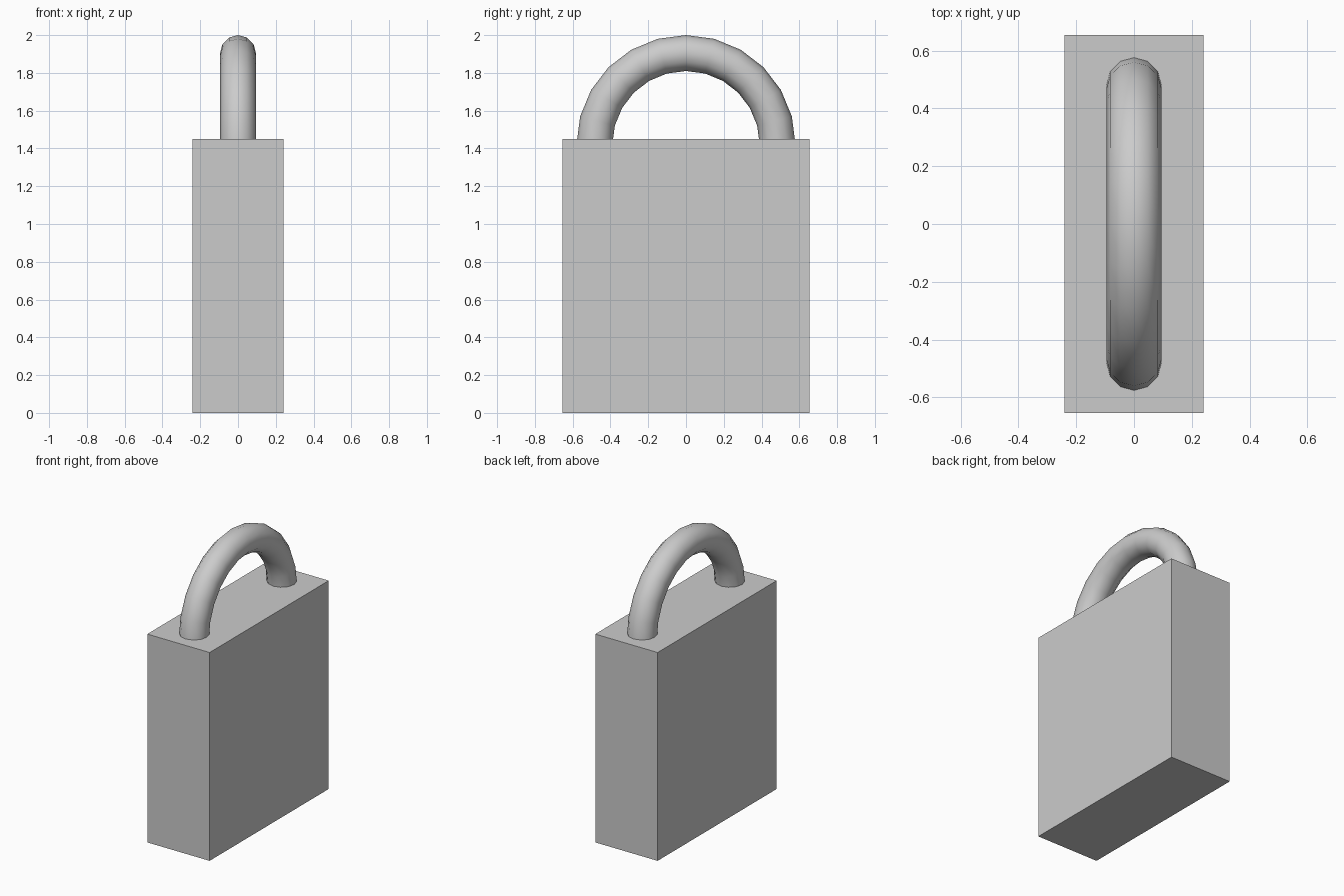
import bpy
import bmesh
from math import cos, sin, pi, radians

if "Cube" in bpy.data.objects:
    bpy.data.objects.remove(bpy.data.objects["Cube"])

BODY = (0.48, 1.31, 1.45)           # width, length, height
ARC_Z, ARC_R, BAR_R = 1.42, 0.485, 0.095
ARC_STEPS, SIDES = 12, 12


def finish(bm, name):
    bmesh.ops.recalc_face_normals(bm, faces=bm.faces)
    mesh = bpy.data.meshes.new(name)
    bm.to_mesh(mesh)
    bm.free()
    obj = bpy.data.objects.new(name, mesh)
    bpy.context.collection.objects.link(obj)
    return obj


# Lock body: plain sharp-edged block
bm = bmesh.new()
bmesh.ops.create_cube(bm, size=1)
bmesh.ops.scale(bm, vec=BODY, verts=bm.verts)
bmesh.ops.translate(bm, vec=(0, 0, BODY[2] / 2), verts=bm.verts)
finish(bm, "lock_body")

# Shackle: round bar swept over a half circle, feet sunk into the body
path = [(0, -0.1)] + [(pi * i / ARC_STEPS, 0) for i in range(ARC_STEPS + 1)] + [(pi, -0.1)]
bm = bmesh.new()
rings = []
for angle, drop in path:
    ring = []
    for j in range(SIDES):
        t = 2 * pi * j / SIDES
        r = ARC_R + BAR_R * cos(t)
        ring.append(bm.verts.new((BAR_R * sin(t), r * cos(angle), ARC_Z + drop + r * sin(angle))))
    rings.append(ring)
for a, b in zip(rings, rings[1:]):
    for j in range(SIDES):
        k = (j + 1) % SIDES
        bm.faces.new((a[j], a[k], b[k], b[j]))
bm.faces.new(rings[0])
bm.faces.new(rings[-1])
shackle = finish(bm, "shackle")

bpy.context.view_layer.objects.active = shackle
shackle.select_set(True)
bpy.ops.object.shade_smooth_by_angle(angle=radians(40))
